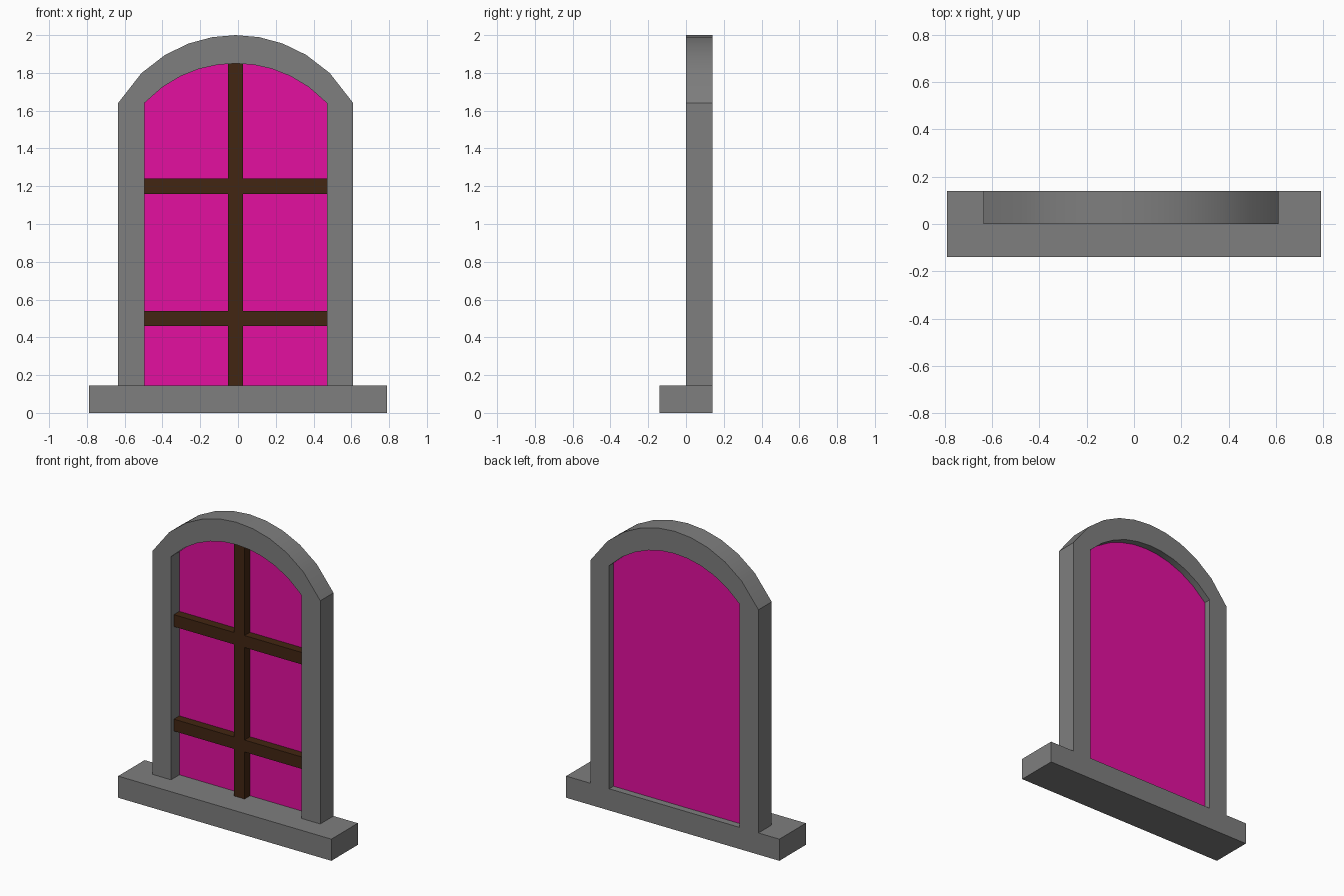
import bpy, bmesh, math

cube = bpy.data.objects.get("Cube")
if cube:
    bpy.data.objects.remove(cube, do_unlink=True)

CX = -0.0125              # window axis
SILL_TOP, SPRING = 0.145, 1.64
FRONT, BACK = 0.0, 0.14
STEPS = 10


def material(name, rgb):
    m = bpy.data.materials.new(name)
    m.use_nodes = True
    color = (*rgb, 1.0)
    m.diffuse_color = color
    m.node_tree.nodes["Principled BSDF"].inputs["Base Color"].default_value = color
    return m


stone = material("grey stone", (0.21, 0.21, 0.21))
glass = material("magenta glass", (0.77, 0.005, 0.35))
wood = material("dark brown wood", (0.055, 0.019, 0.006))


def finish(bm, name, mat):
    bmesh.ops.recalc_face_normals(bm, faces=bm.faces)
    mesh = bpy.data.meshes.new(name)
    bm.to_mesh(mesh)
    bm.free()
    mesh.materials.append(mat)
    obj = bpy.data.objects.new(name, mesh)
    bpy.context.collection.objects.link(obj)
    return obj


def box(name, lo, hi, mat):
    bm = bmesh.new()
    bmesh.ops.create_cube(bm, size=1)
    for v in bm.verts:
        v.co = [(a + b) / 2 + c * (b - a) for a, b, c in zip(lo, hi, v.co)]
    return finish(bm, name, mat)


def arch(half, top):
    """Outline from bottom left, over a circular arch, to bottom right."""
    rise = top - SPRING
    r = (half ** 2 + rise ** 2) / (2 * rise)
    pts = [(CX - half, SILL_TOP)]
    for i in range(STEPS + 1):
        x = half * (2 * i / STEPS - 1)
        pts.append((CX + x, top - r + math.sqrt(r * r - x * x)))
    return pts + [(CX + half, SILL_TOP)]


def extrude(bm, y0, y1):
    """Give a flat sheet lying at y0 a thickness reaching y1."""
    new = bmesh.ops.extrude_face_region(bm, geom=bm.faces[:])["geom"]
    verts = [g for g in new if isinstance(g, bmesh.types.BMVert)]
    bmesh.ops.translate(bm, verts=verts, vec=(0, y1 - y0, 0))


outer, inner = arch(0.6225, 2.0), arch(0.4835, 1.85)

# Stone arch frame
bm = bmesh.new()
a = [bm.verts.new((x, FRONT, z)) for x, z in outer]
b = [bm.verts.new((x, FRONT, z)) for x, z in inner]
for i in range(len(a) - 1):
    bm.faces.new((a[i], a[i + 1], b[i + 1], b[i]))
extrude(bm, FRONT, BACK)
frame = finish(bm, "arch_frame", stone)
bpy.ops.object.select_all(action='DESELECT')
frame.select_set(True)
bpy.context.view_layer.objects.active = frame
bpy.ops.object.shade_smooth_by_angle(angle=math.radians(30))

# Glass pane
bm = bmesh.new()
bm.faces.new([bm.verts.new((x, 0.088, z)) for x, z in inner])
extrude(bm, 0.088, 0.094)
finish(bm, "glass_pane", glass)

# Sill
box("sill", (-0.79, -0.14, 0), (0.79, BACK, SILL_TOP), stone)

# Glazing bars
BAR = 0.04
box("vertical_bar", (CX - BAR, 0.03, SILL_TOP), (CX + BAR, 0.09, 1.852), wood)
for label, z in (("lower", 0.5), ("upper", 1.2)):
    for side, x0, x1 in (("right", CX - 0.4835, CX - BAR), ("left", CX + BAR, CX + 0.4835)):
        box(f"{label}_bar_{side}", (x0, 0.03, z - BAR), (x1, 0.09, z + BAR), wood)
